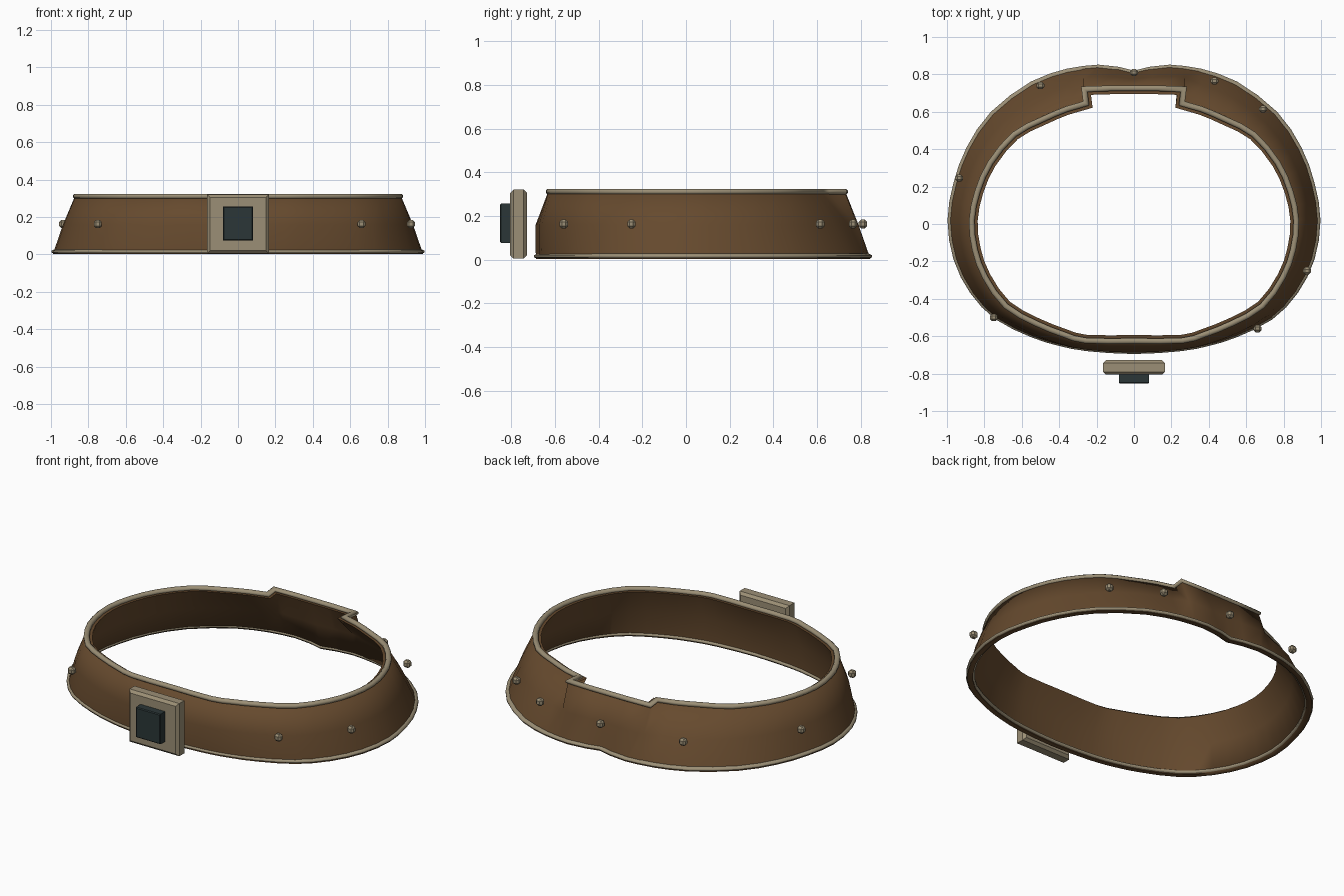
import bpy, bmesh, math
from mathutils import Vector

if "Cube" in bpy.data.objects:
    bpy.data.objects.remove(bpy.data.objects["Cube"])


def material(name, rgb):
    m = bpy.data.materials.new(name)
    m.diffuse_color = (*rgb, 1)
    m.use_nodes = True
    m.node_tree.nodes["Principled BSDF"].inputs["Base Color"].default_value = m.diffuse_color
    return m


LEATHER = material("brown leather", (0.132, 0.068, 0.027))
METAL = material("tan metal", (0.33, 0.275, 0.18))
STONE = material("dark stone", (0.024, 0.037, 0.038))

# Right half of the belt, front to back: bottom x, y, top x, y, blend at mid height
HALF = [
    (0.00, -0.695, 0.00, -0.64), (0.25, -0.68, 0.26, -0.638),
    (0.40, -0.652, 0.38, -0.605), (0.55, -0.605, 0.53, -0.545),
    (0.74, -0.51, 0.695, -0.45), (0.875, -0.37, 0.81, -0.29),
    (0.965, -0.19, 0.865, -0.14), (0.997, 0.02, 0.882, 0.02),
    (0.965, 0.22, 0.85, 0.18), (0.895, 0.41, 0.78, 0.335),
    (0.765, 0.60, 0.65, 0.49), (0.55, 0.762, 0.50, 0.57),
    (0.36, 0.83, 0.365, 0.628), (0.27, 0.845, 0.272, 0.655),
    (0.19, 0.852, 0.282, 0.735), (0.08, 0.84, 0.12, 0.74),
    (0.00, 0.82, 0.00, 0.74),
]
MID = [0.05, 0.08, 0.15, 0.25, 0.35, 0.45, 0.5, 0.5, 0.5, 0.5, 0.5, 0.42, 0.4, 0.3,
       0.5, 0.5, 0.5]
HALF = [(*row, t) for row, t in zip(HALF, MID)]


def smooth_half():
    """Add rounded midpoints everywhere except near the back notch."""
    rows = []
    for i, row in enumerate(HALF):
        rows.append(row)
        if i < 12:
            a = HALF[i - 1] if i else (-HALF[1][0], HALF[1][1], -HALF[1][2], *HALF[1][3:])
            b, c, d = row, HALF[i + 1], HALF[i + 2]
            rows.append(tuple((9 * (q + r) - p - s) / 16 for p, q, r, s in zip(a, b, c, d)))
    return rows


ROWS = smooth_half()
OUTLINE = ROWS + [(-a, b, -c, d, t) for a, b, c, d, t in ROWS[-2:0:-1]]


def ring(t, z, inset):
    """Outline blended bottom to top by t (None = mid blend), moved inward."""
    pts = []
    for a, b, c, d, mid in OUTLINE:
        k = mid if t is None else t
        pts.append(Vector((a + (c - a) * k, b + (d - b) * k)))
    out = []
    for i, p in enumerate(pts):
        u = (p - pts[i - 1]).normalized()
        v = (pts[(i + 1) % len(pts)] - p).normalized()
        n1, n2 = Vector((-u.y, u.x)), Vector((-v.y, v.x))
        q = p + (n1 + n2) * inset / max(1 + n1.dot(n2), 0.6)
        out.append((q.x, q.y, z))
    return out


def finish(name, bm, mat):
    me = bpy.data.meshes.new(name)
    bm.to_mesh(me)
    bm.free()
    me.materials.append(mat)
    ob = bpy.data.objects.new(name, me)
    bpy.context.collection.objects.link(ob)
    return ob


def hoop(name, section, mat, angle):
    """Closed hoop from a closed cross-section of (blend, height, inset)."""
    bm = bmesh.new()
    loops = [[bm.verts.new(p) for p in ring(*s)] for s in section]
    n = len(OUTLINE)
    for k, low in enumerate(loops):
        high = loops[(k + 1) % len(loops)]
        for i in range(n):
            j = (i + 1) % n
            bm.faces.new((low[i], low[j], high[j], high[i]))
    bmesh.ops.recalc_face_normals(bm, faces=bm.faces)
    ob = finish(name, bm, mat)
    bpy.context.view_layer.objects.active = ob
    ob.select_set(True)
    bpy.ops.object.shade_smooth_by_angle(angle=math.radians(angle))
    ob.select_set(False)


def oval(t, z, inset, half_height, half_width, sides=8):
    """Rounded trim cross-section."""
    turns = [math.tau * (i + 0.5) / sides for i in range(sides)]
    return [(t, z + half_height * math.sin(a), inset - half_width * math.cos(a)) for a in turns]


def block(name, lo, hi, chamfer, mat, all_edges=False):
    """Box with chamfered front and back rims, or all edges chamfered."""
    bm = bmesh.new()
    bmesh.ops.create_cube(bm, size=1)
    for v in bm.verts:
        v.co = [(a + b) / 2 + (b - a) * c for a, b, c in zip(lo, hi, v.co)]
    rims = [e for e in bm.edges
            if all_edges or abs(e.verts[0].co.y - e.verts[1].co.y) < 1e-4]
    bmesh.ops.bevel(bm, geom=rims, offset=chamfer, segments=1, affect='EDGES')
    finish(name, bm, mat)


# Leather band, upright at the front and sloping at the sides and back
hoop("belt_band", [(0, 0.002, 0.007), (None, 0.16, 0.004), (1, 0.306, 0.008),
                   (1, 0.306, 0.046), (None, 0.16, 0.036), (0, 0.002, 0.036)], LEATHER, 75)

# Metal edging along both rims
hoop("bottom_trim", oval(0, 0.0155, 0.023, 0.0125, 0.025), METAL, 75)
hoop("top_trim", oval(1, 0.311, 0.0145, 0.0145, 0.0165), METAL, 75)

# Buckle plate and stone
block("buckle_plate", (-0.165, -0.805, 0.005), (0.165, -0.728, 0.32), 0.015, METAL)
block("buckle_stone", (-0.081, -0.852, 0.076), (0.081, -0.79, 0.256), 0.005, STONE)

# Studs around the band
STUDS = [(0, 0.81), (0.43, 0.765), (-0.5, 0.74), (0.69, 0.615),
         (-0.935, 0.245), (0.925, -0.25), (-0.75, -0.5), (0.66, -0.56)]
for x, y in STUDS:
    block("stud", (x - 0.021, y - 0.019, 0.142), (x + 0.021, y + 0.019, 0.184),
          0.011, METAL, all_edges=True)
